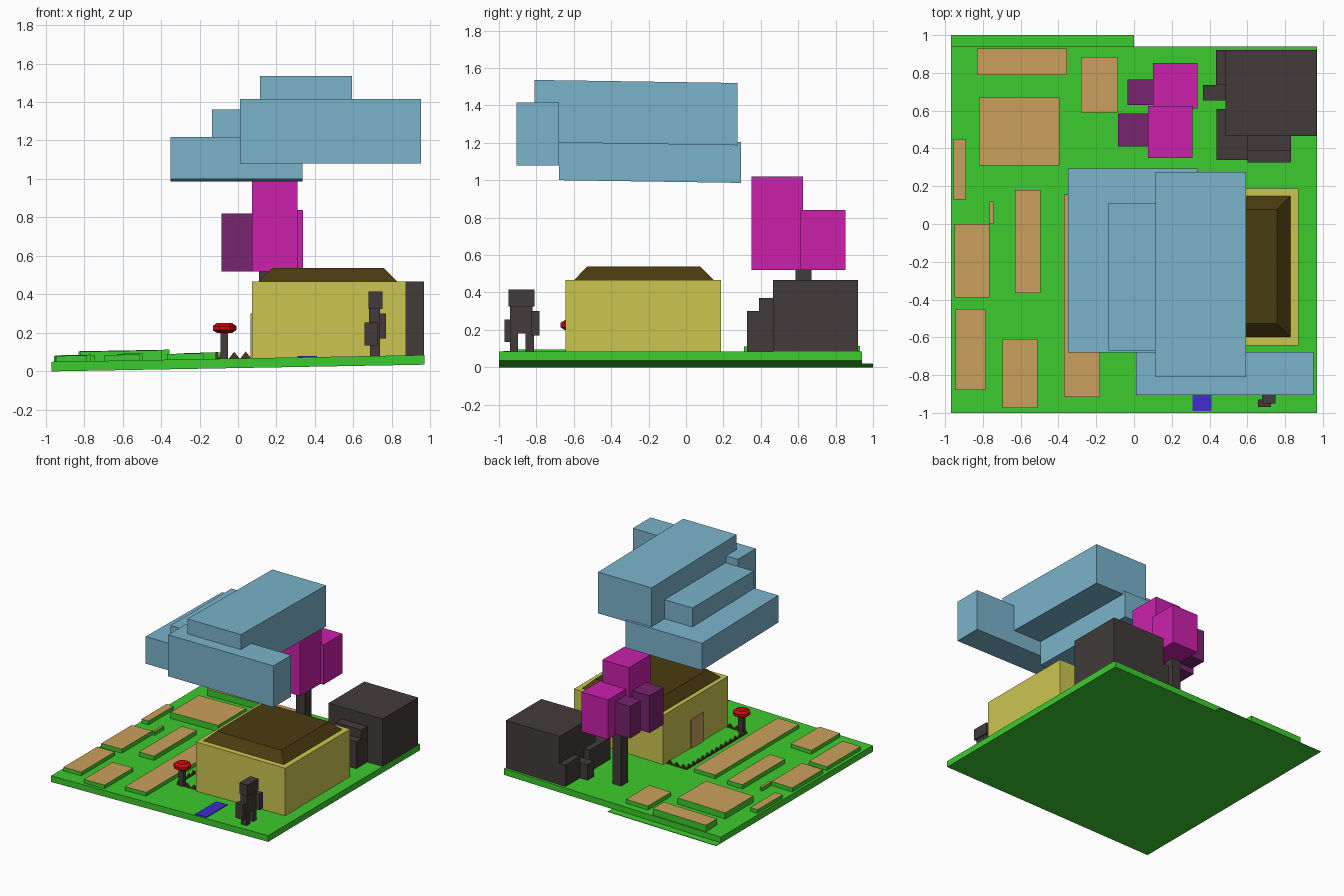
import bpy, bmesh, math

if "Cube" in bpy.data.objects:
    bpy.data.objects.remove(bpy.data.objects["Cube"])

def srgb(r, g, b):
    f = lambda c: (c / 255 / 12.92) if c < 11 else ((c / 255 + 0.055) / 1.055) ** 2.4
    return (f(r), f(g), f(b), 1)

MATS = {}
for name, rgb in {
    "grass green": (60, 203, 45), "soil tan": (203, 160, 92), "cloud blue": (122, 180, 203),
    "blossom magenta": (203, 33, 172), "leaf purple": (120, 36, 112), "dark grey": (66, 59, 59),
    "wall yellow": (203, 198, 80), "roof olive": (74, 60, 16), "red": (200, 12, 12),
    "mat blue": (62, 45, 203)}.items():
    m = bpy.data.materials.new(name)
    m.diffuse_color = srgb(*rgb)
    m.use_nodes = True
    m.node_tree.nodes["Principled BSDF"].inputs["Base Color"].default_value = m.diffuse_color
    MATS[name] = m

SLOPE = 0.018
def ground(x):
    return 0.05 + SLOPE * (x + 0.97)

def finish(name, bm, *mats):
    bmesh.ops.recalc_face_normals(bm, faces=bm.faces)
    me = bpy.data.meshes.new(name)
    bm.to_mesh(me)
    bm.free()
    for m in mats:
        me.materials.append(MATS[m])
    ob = bpy.data.objects.new(name, me)
    bpy.context.collection.objects.link(ob)
    return ob

def box(name, x, y, z, mat, top_mat=None, sx=0, sy=0, inset=0):
    """Box from ranges; sx, sy shear z along x or y; inset tapers the top."""
    bm = bmesh.new()
    bmesh.ops.create_cube(bm, size=1)
    yc = (y[0] + y[1]) / 2
    for v in bm.verts:
        i, j, k = (int(c > 0) for c in v.co)
        t = inset * k
        px = x[i] + (t if i == 0 else -t)
        py = y[j] + (t if j == 0 else -t)
        v.co = (px, py, z[k] + sx * (px + 0.97) + sy * (py - yc))
    bm.normal_update()
    if top_mat:
        for f in bm.faces:
            f.material_index = int(f.normal.z > 0.5)
    return finish(name, bm, mat, *([top_mat] if top_mat else []))

# sloping ground slab and thin lip at the back
box("ground", (-0.97, 0.97), (-1, 0.94), (0, 0.05), "grass green", sx=SLOPE)
box("ground_lip", (-0.97, 0), (0.93, 1), (0, 0.004), "grass green", sx=SLOPE)

# garden beds: green sides, tan tops
beds = [(-.83, -.355, .79, .93, .052), (-.28, -.085, .59, .885, .033), (-.82, -.395, .31, .67, .05),
        (-.955, -.89, .13, .45, .03), (-.765, -.745, 0, .12, .03), (-.95, -.765, -.39, 0, .033),
        (-.63, -.495, -.365, .18, .035), (-.945, -.785, -.88, -.45, .03),
        (-.695, -.51, -.975, -.61, .03), (-.37, -.18, -.915, .155, .03)]
for i, (a, b, c, d, h) in enumerate(beds):
    box(f"garden_bed_{i}", (a, b), (c, d), (0.03, 0.05 + h), "grass green", "soil tan", sx=SLOPE)

# house with tapered roof, door and mat
box("house_walls", (.073, .872), (-.643, .187), (.06, .467), "wall yellow")
box("house_roof", (.108, .828), (-.598, .148), (.467, .538), "roof olive", inset=.07)
box("door", (.064, .08), (-.32, -.16), (.065, .30), "soil tan")
box("door_mat", (.31, .41), (-.99, -.72), (.045, .056), "mat blue", sx=SLOPE)

# clouds
clouds = [((-.35, .335), (-.68, .295), (.993, 1.212), -.015), ((.01, .95), (-.905, -.678), (1.08, 1.415), 0),
          ((.115, .593), (-.81, .275), (1.195, 1.528), -.015), ((-.135, .2), (-.67, .11), (1.19, 1.362), 0)]
for i, (x, y, z, s) in enumerate(clouds):
    box(f"cloud_{i}", x, y, z, "cloud blue", sy=s)

# tree
box("tree_trunk", (.11, .19), (.585, .67), (.06, .56), "dark grey")
box("blossom_tall", (.073, .31), (.35, .625), (.52, 1.02), "blossom magenta")
box("blossom_short", (.10, .337), (.612, .853), (.52, .84), "blossom magenta")
box("leaves_front", (-.085, .09), (.41, .585), (.52, .82), "leaf purple")
box("leaves_back", (-.035, .12), (.63, .765), (.53, .79), "leaf purple")

# stacked rock
rocks = [((.485, .967), (.465, .92), .467), ((.433, .5), (.735, .92), .25), ((.365, .5), (.655, .735), .2),
         ((.437, .605), (.34, .61), .25), ((.6, .83), (.39, .48), .37), ((.6, .83), (.325, .40), .3)]
for i, (x, y, top) in enumerate(rocks):
    box(f"rock_{i}", x, y, (.06, top), "dark grey")

# blocky figure, facing sideways
figure = {"head": ((.677, .75), (-.95, -.81), (.325, .415)), "torso": ((.682, .738), (-.94, -.82), (.18, .33)),
          "arm_front": ((.657, .725), (-.97, -.93), (.135, .255)), "arm_back": ((.69, .77), (-.825, -.783), (.17, .30)),
          "leg_front": ((.685, .737), (-.942, -.898), (.07, .19)), "leg_back": ((.685, .737), (-.858, -.814), (.07, .19))}
for part, r in figure.items():
    box("figure_" + part, *r, "dark grey")

# red capped post
box("post", (-.09, -.052), (-.63, -.59), (.06, .21), "dark grey")
bm = bmesh.new()
rings = []
for z, r in ((.2, .042), (.214, .066), (.236, .066), (.252, .042)):
    rings.append([bm.verts.new((-.07 + r * math.cos(math.pi / 4 * (k + .5)),
                                -.61 + r * math.sin(math.pi / 4 * (k + .5)), z)) for k in range(8)])
bm.faces.new(rings[0])
bm.faces.new(rings[-1])
for a, b in zip(rings, rings[1:]):
    for k in range(8):
        bm.faces.new((a[k], a[(k + 1) % 8], b[(k + 1) % 8], b[k]))
finish("post_cap", bm, "red")

# low fence of spikes around the house's left side
bm = bmesh.new()
def spikes(start, end, n):
    dx, dy = (end[0] - start[0]) / n, (end[1] - start[1]) / n
    L = math.hypot(dx, dy)
    ox, oy = -dy / L * .006, dx / L * .006
    for i in range(n):
        x, y = start[0] + dx * i, start[1] + dy * i
        pts = [(x, y, 0), (x + dx, y + dy, 0), (x + dx / 2, y + dy / 2, .038)]
        a = [bm.verts.new((p + ox, q + oy, ground(p) + h - .003)) for p, q, h in pts]
        b = [bm.verts.new((p - ox, q - oy, ground(p) + h - .003)) for p, q, h in pts]
        bm.faces.new(a)
        bm.faces.new(b)
        for k in range(3):
            bm.faces.new((a[k], a[(k + 1) % 3], b[(k + 1) % 3], b[k]))
spikes((.07, .15), (-.11, .15), 3)
spikes((-.11, .15), (-.11, -.62), 13)
spikes((-.11, -.62), (.07, -.62), 3)
finish("spike_fence", bm, "roof olive")
